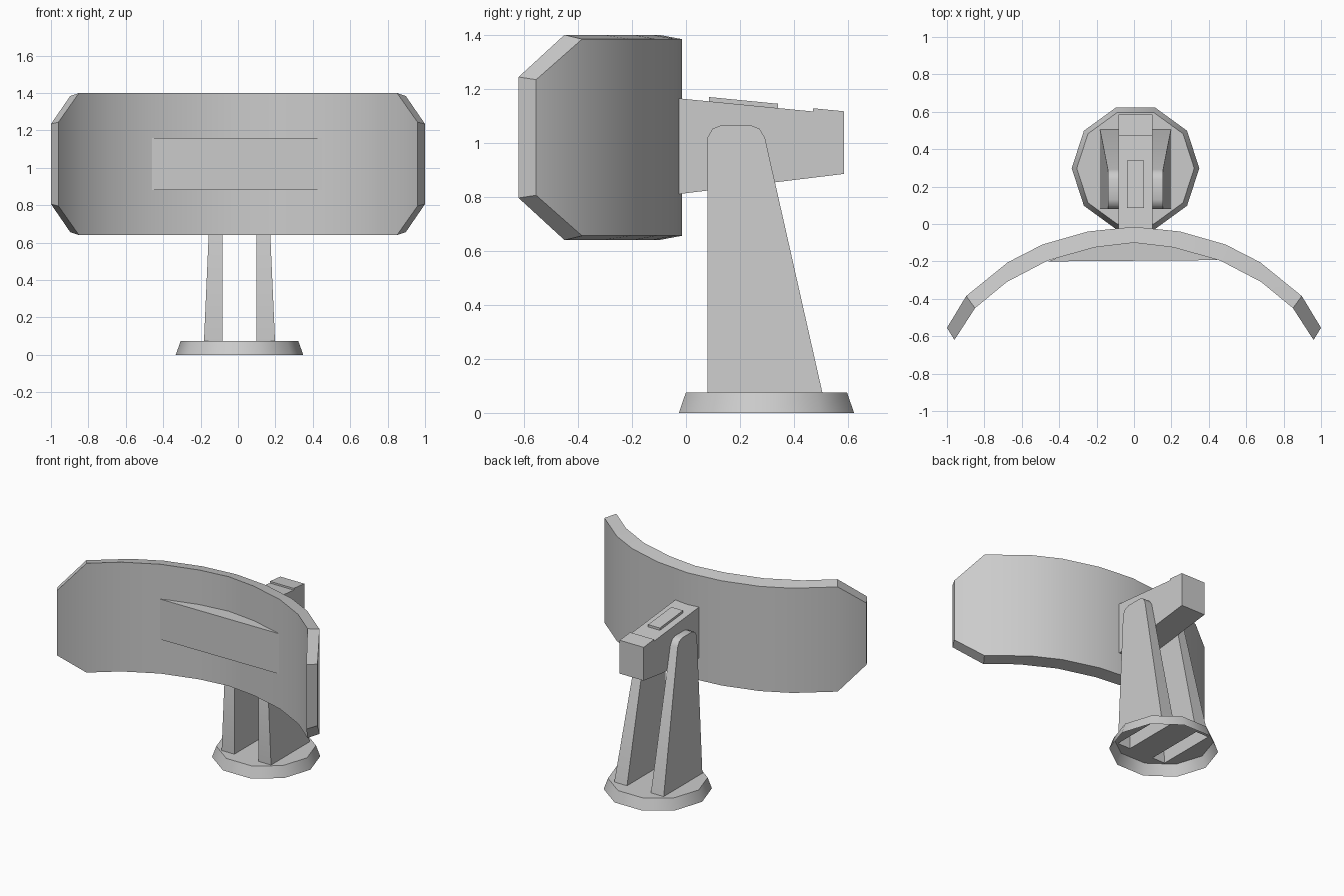
import bpy, bmesh
from math import cos, sin, tau, radians

cube = bpy.data.objects.get("Cube")
if cube:
    bpy.data.objects.remove(cube)

grey = bpy.data.materials.new("plain grey")
grey.use_nodes = True
grey.diffuse_color = (0.6, 0.6, 0.6, 1)
grey.node_tree.nodes["Principled BSDF"].inputs["Base Color"].default_value = (0.6, 0.6, 0.6, 1)

CX, CY = 0.008, 0.298      # axis of the stand
BASE_TOP = 0.075
parts = []


def finish(name, bm, recalc=True):
    if recalc:
        bmesh.ops.recalc_face_normals(bm, faces=bm.faces)
    mesh = bpy.data.meshes.new(name)
    bm.to_mesh(mesh)
    bm.free()
    mesh.materials.append(grey)
    obj = bpy.data.objects.new(name, mesh)
    bpy.context.collection.objects.link(obj)
    parts.append(obj)


def loft(name, loops, caps=True):
    """Join equal-sized closed loops of points into a skin."""
    bm = bmesh.new()
    rings = [[bm.verts.new(p) for p in loop] for loop in loops]
    n = len(rings[0])
    for a, b in zip(rings, rings[1:]):
        for i in range(n):
            j = (i + 1) % n
            bm.faces.new((a[i], a[j], b[j], b[i]))
    if caps:
        bm.faces.new(rings[0])
        bm.faces.new(rings[-1])
    finish(name, bm)


def side_prism(name, profile, x0, x1):
    loft(name, [[(x, y, z) for y, z in profile] for x in (x0, x1)])


# Curved shield: front and back points of half the arc, mirrored
front = [(0, -0.10), (0.21, -0.125), (0.46, -0.195), (0.68, -0.31), (0.85, -0.45), (0.96, -0.62)]
back = [(0, -0.015), (0.245, -0.04), (0.49, -0.11), (0.675, -0.205), (0.897, -0.385), (1.0, -0.555)]
MID = 1.02
columns = []
for k in range(-5, 6):
    s, i = (-1 if k < 0 else 1), abs(k)
    (fx, fy), (bx, by) = front[i], back[i]
    hf, hb = (0.224, 0.214) if i == 5 else (0.38, 0.364)
    columns.append([(s * fx, fy, MID - hf), (s * fx, fy, MID + hf),
                    (s * bx, by, MID + hb), (s * bx, by, MID - hb)])
loft("shield", columns)

# Flat panel across the hollow of the shield
panel = [(-0.46, -0.2), (0.45, -0.193), (0.2, -0.1), (-0.2, -0.1)]
loft("front_panel", [[(x, y, z) for x, y in panel] for z in (0.88, 1.16)])

# Tapered arm with two raised plates on top
HALF = 0.092


def arm_top(y):
    return 1.162 - 0.0976 * y


side_prism("arm", [(-0.03, 0.81), (0.585, 0.885), (0.585, arm_top(0.585)), (-0.03, arm_top(-0.03))],
           CX - HALF, CX + HALF)
for name, y0, y1, half, rise in (("long_plate", 0.085, 0.34, 0.045, 0.016),
                                 ("rear_plate", 0.47, 0.585, HALF, 0.012)):
    side_prism(name, [(y0, arm_top(y0) - 0.02), (y1, arm_top(y1) - 0.02),
                      (y1, arm_top(y1) + rise), (y0, arm_top(y0) + rise)], CX - half, CX + half)

# Two supports, leaning on the outside and open at the foot
FOOT = (0.08, 0.505)
outline = [(FOOT[1], BASE_TOP), (0.292, 1.02), (0.272, 1.052), (0.24, 1.065),
           (0.13, 1.065), (0.098, 1.052), (0.08, 1.02), (FOOT[0], BASE_TOP)]


def outer(z):
    return 0.19 - 0.0445 * (z - BASE_TOP)


for name, s in (("right_support", -1), ("left_support", 1)):
    bm = bmesh.new()
    inner_v = [bm.verts.new((CX + s * HALF, y, z)) for y, z in outline]
    outer_v = [bm.verts.new((CX + s * outer(z), y, z)) for y, z in outline]
    bm.faces.new(inner_v)
    bm.faces.new(outer_v)
    for i in range(len(outline) - 1):
        bm.faces.new((inner_v[i], inner_v[i + 1], outer_v[i + 1], outer_v[i]))
    finish(name, bm)

# Hollow ten-sided base whose top is open under the supports
bm = bmesh.new()


def ring(r, z):
    return [bm.verts.new((CX + r * cos(i * tau / 10), CY + r * sin(i * tau / 10), z)) for i in range(10)]


low, high = ring(0.341, 0), ring(0.314, BASE_TOP)
for i in range(10):
    j = (i + 1) % 10
    bm.faces.new((low[i], low[j], high[j], high[i]))
rim = [bm.edges.get((high[i], high[(i + 1) % 10])) for i in range(10)]
for s in (-1, 1):
    a, b = CX + s * HALF, CX + s * outer(BASE_TOP)
    hole = [bm.verts.new((x, y, BASE_TOP)) for x, y in
            ((a, FOOT[0]), (b, FOOT[0]), (b, FOOT[1]), (a, FOOT[1]))]
    rim += [bm.edges.new((hole[i], hole[(i + 1) % 4])) for i in range(4)]
bmesh.ops.triangle_fill(bm, edges=rim, use_beauty=True, normal=(0, 0, 1))
for f in bm.faces:
    f.normal_update()
    if abs(f.normal.z) > 0.9 and f.normal.z < 0:
        f.normal_flip()
finish("base", bm, recalc=False)

# Smooth the gentle curves, keep hard edges crisp
bpy.ops.object.select_all(action='DESELECT')
for obj in parts:
    obj.select_set(True)
bpy.context.view_layer.objects.active = parts[0]
bpy.ops.object.shade_smooth_by_angle(angle=radians(40))
